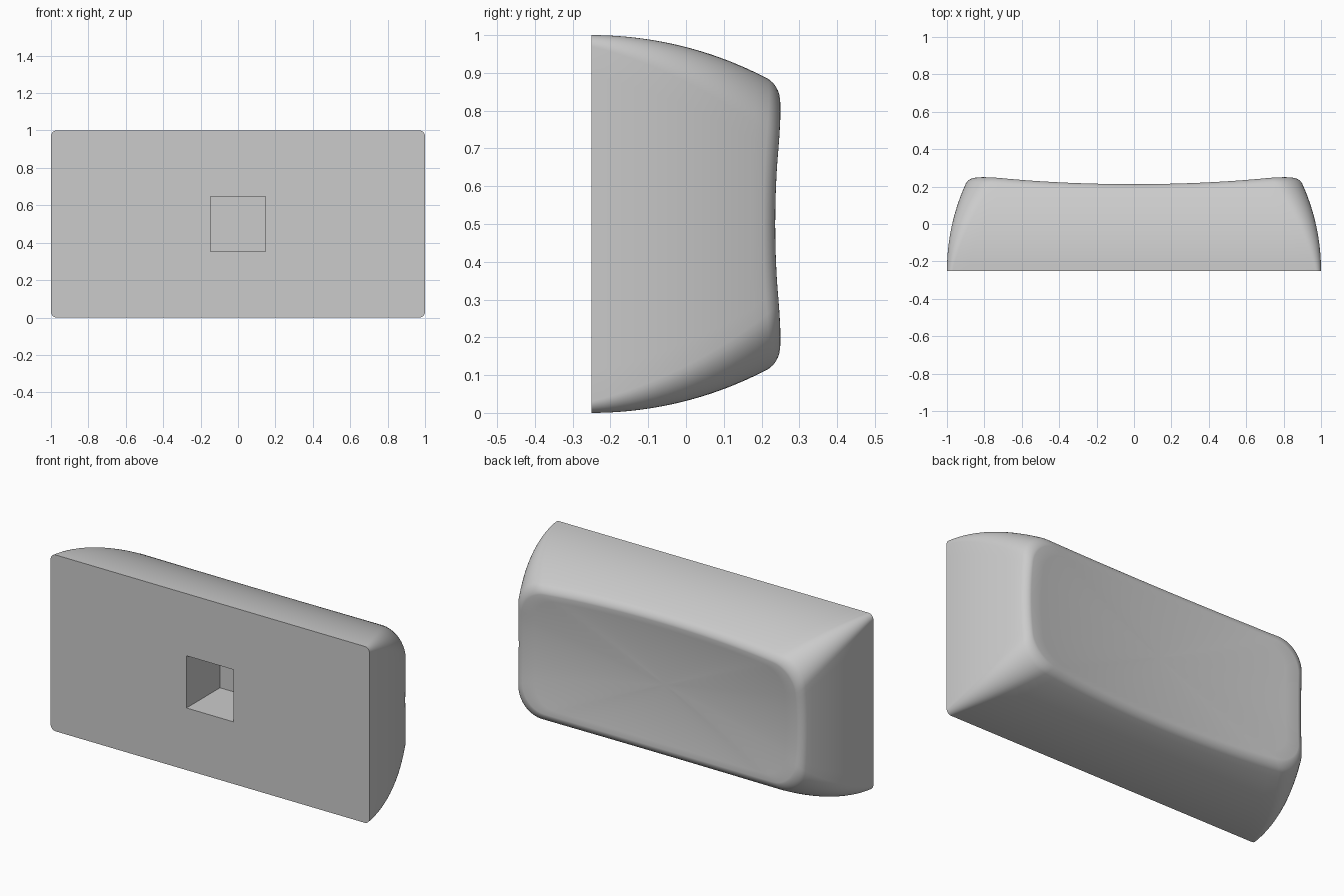
import bpy
import bmesh
from math import sin, cos, pi, sqrt, radians

if "Cube" in bpy.data.objects:
    bpy.data.objects.remove(bpy.data.objects["Cube"])

FRONT, MID_Z = -0.25, 0.5
FILLET = 0.03
HOLE, HOLE_DEPTH = 0.148, 0.3


def dish(x, z):
    """Depth of the shallow scooped back surface."""
    return 0.19 + 0.062 * x * x + 0.19 * z * z


def arc_inset(depth, radius):
    """How far a wall curves inward at a given depth."""
    return radius - sqrt(radius * radius - depth * depth)


def section(depth, inset):
    """Rounded rectangle as (x, z) pairs, with evenly divided sides."""
    half_x = 1.0 - arc_inset(depth, 1.13) - inset
    half_z = 0.5 - arc_inset(depth, 1.0) - inset
    r = 0.03 + 0.12 * depth / 0.48 - inset * 0.5
    cx, cz = half_x - r, half_z - r
    points = []
    corners = [(cx, cz), (-cx, cz), (-cx, -cz), (cx, -cz)]
    for i, (px, pz) in enumerate(corners):
        for k in range(11):
            a = (i + k / 10) * pi / 2
            points.append((px + r * cos(a), pz + r * sin(a)))
        # divide the straight run towards the next corner
        nx, nz = corners[(i + 1) % 4]
        steps = 24 if i % 2 == 0 else 12
        a = (i + 1) * pi / 2
        for k in range(1, steps):
            f = k / steps
            points.append((px + (nx - px) * f + r * cos(a),
                           pz + (nz - pz) * f + r * sin(a)))
    return points


bm = bmesh.new()


def add_ring(points):
    return [bm.verts.new((x, y, z + MID_Z)) for x, y, z in points]


def bridge(a, b):
    for i in range(len(a)):
        j = (i + 1) % len(a)
        bm.faces.new((a[i], a[j], b[j], b[i]))


# Curved walls, then the rounded rim: fractions of depth, below-rim drop, inset
rim = [dish(x, z) for x, z in section(0.48, FILLET)]
levels = [(k / 14, FILLET, 0.0) for k in range(15)]
for k in range(1, 7):
    a = k / 6 * pi / 2
    levels.append((1.0, FILLET * (1 - sin(a)), FILLET * (1 - cos(a))))

rings = []
for t, drop, inset in levels:
    points = []
    for i, top in enumerate(rim):
        y = FRONT + t * (top - drop - FRONT)
        x, z = section(y - FRONT, inset)[i]
        points.append((x, y, z))
    rings.append(points)

# Scooped back surface, shrinking towards the middle
edge = rings[-1]
for k in range(1, 12):
    s = 1 - k / 12
    rings.append([(x * s, dish(x * s, z * s) + (y - dish(x, z)) * s, z * s)
                  for x, y, z in edge])

loops = [add_ring(points) for points in rings]
for a, b in zip(loops, loops[1:]):
    bridge(a, b)
centre = bm.verts.new((0, dish(0, 0), MID_Z))
last = loops[-1]
for i in range(len(last)):
    bm.faces.new((last[i], last[(i + 1) % len(last)], centre))

# Square socket in the flat front
square = [(HOLE, HOLE), (-HOLE, HOLE), (-HOLE, -HOLE), (HOLE, -HOLE)]
mouth = add_ring([(x, FRONT, z) for x, z in square])
floor = add_ring([(x, FRONT + HOLE_DEPTH, z) for x, z in square])
bridge(mouth, floor)
bm.faces.new(floor)

# Flat front face around the socket
border = []
for loop in (loops[0], mouth):
    for i in range(len(loop)):
        border.append(bm.edges.get((loop[i], loop[(i + 1) % len(loop)])))
bmesh.ops.triangle_fill(bm, edges=border, use_beauty=True, normal=(0, -1, 0))
bmesh.ops.recalc_face_normals(bm, faces=bm.faces)

mesh = bpy.data.meshes.new("key_cap")
bm.to_mesh(mesh)
bm.free()
cap = bpy.data.objects.new("key_cap", mesh)
bpy.context.collection.objects.link(cap)

# Plain grey material
grey = bpy.data.materials.new("light_grey")
grey.use_nodes = True
colour = (0.6, 0.6, 0.6, 1.0)
grey.diffuse_color = colour
grey.node_tree.nodes["Principled BSDF"].inputs["Base Color"].default_value = colour
mesh.materials.append(grey)

bpy.ops.object.select_all(action="DESELECT")
cap.select_set(True)
bpy.context.view_layer.objects.active = cap
bpy.ops.object.shade_smooth_by_angle(angle=radians(35))
